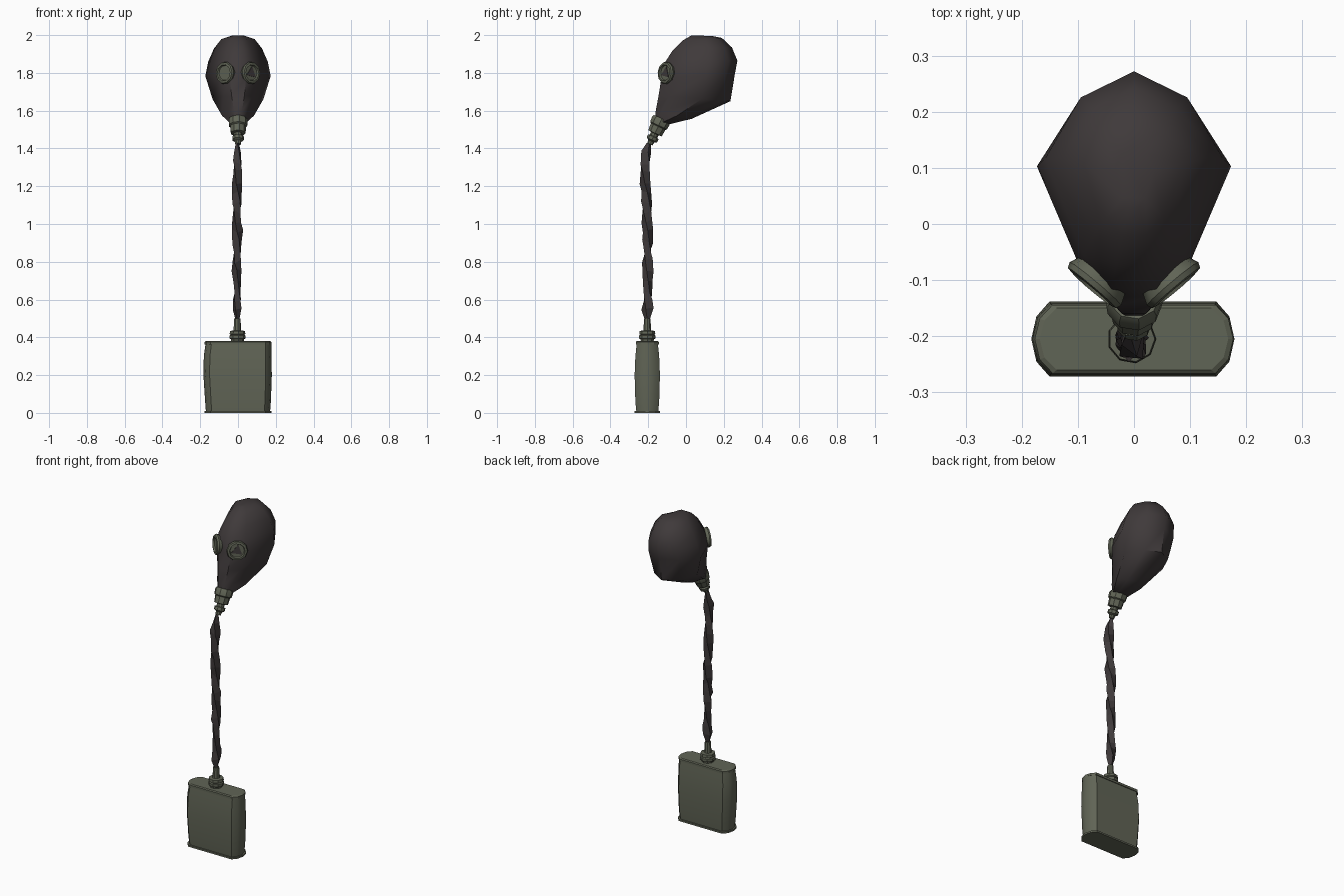
import bpy, math, random
from mathutils import Vector, Matrix

if "Cube" in bpy.data.objects:
    bpy.data.objects.remove(bpy.data.objects["Cube"])

random.seed(4)

def material(name, rgb):
    m = bpy.data.materials.new(name)
    m.diffuse_color = (*rgb, 1)
    m.use_nodes = True
    m.node_tree.nodes["Principled BSDF"].inputs["Base Color"].default_value = m.diffuse_color
    return m

RUBBER = material("dark_rubber", (0.050, 0.042, 0.043))
GREEN = material("olive_metal", (0.118, 0.128, 0.092))

def loft(name, rings, mat, angle=None):
    """Skin equal-length closed rings and cap both ends."""
    n = len(rings[0])
    verts = [Vector(p) for r in rings for p in r]
    faces = [[i * n + j, i * n + (j + 1) % n, (i + 1) * n + (j + 1) % n, (i + 1) * n + j]
             for i in range(len(rings) - 1) for j in range(n)]
    faces += [list(range(n))[::-1], [(len(rings) - 1) * n + j for j in range(n)]]
    me = bpy.data.meshes.new(name)
    me.from_pydata(verts, [], faces)
    me.materials.append(mat)
    ob = bpy.data.objects.new(name, me)
    bpy.context.collection.objects.link(ob)
    bpy.ops.object.select_all(action='DESELECT')
    ob.select_set(True)
    bpy.context.view_layer.objects.active = ob
    bpy.ops.object.mode_set(mode='EDIT')
    bpy.ops.mesh.select_all(action='SELECT')
    bpy.ops.mesh.normals_make_consistent(inside=False)
    bpy.ops.object.mode_set(mode='OBJECT')
    if angle:
        bpy.ops.object.shade_smooth_by_angle(angle=math.radians(angle))
    return ob

def lathe(name, origin, axis, profile, mat, n=10, angle=35):
    """Profile of (distance along axis, radius)."""
    q = Vector((0, 0, 1)).rotation_difference(Vector(axis).normalized())
    rings = [[Vector(origin) + q @ Vector((r * math.cos(2 * math.pi * k / n),
                                           r * math.sin(2 * math.pi * k / n), d))
              for k in range(n)] for d, r in profile]
    return loft(name, rings, mat, angle)

# Hood: egg-shaped tilted rings (front y,z, back y,z, half width)
levels = [(-0.165, 1.555, -0.10, 1.525, 0.045), (-0.16, 1.60, 0.03, 1.557, 0.085),
          (-0.145, 1.68, 0.235, 1.65, 0.135), (-0.13, 1.775, 0.258, 1.79, 0.173),
          (-0.115, 1.85, 0.272, 1.865, 0.158), (-0.07, 1.92, 0.243, 1.935, 0.127),
          (-0.02, 1.97, 0.19, 1.985, 0.088), (0.03, 1.999, 0.14, 1.995, 0.035)]
half = [(0, 0.25), (0.15, 0.57), (0.6, 1), (0.88, 0.6)]
plan = half + [(1, 0)] + [(t, -s) for t, s in reversed(half)]
hood_rings = [[(s * w, fy + t * (by - fy), fz + t * (bz - fz)) for t, s in plan]
              for fy, fz, by, bz, w in levels]
loft("hood", hood_rings, RUBBER, 50)

# Goggles: raised frame with recessed lens on each side
for side, label in ((-1, "left"), (1, "right")):
    axis = Vector((side * 0.64, -0.76, 0.06)).normalized()
    c = Vector((side * 0.070, -0.108, 1.80)) - axis * 0.002
    lathe(label + "_eyepiece", c, axis,
          [(-0.02, 0.052), (0.0, 0.060), (0.010, 0.056), (0.012, 0.044), (0.002, 0.040)],
          GREEN, 10)
    if side > 0:
        lathe("lens_inset", c, axis, [(0.002, 0.036), (0.005, 0.036)], RUBBER, 3)

# Snout fitting: collar, narrow neck and hose flange
lathe("snout_collar", (0, -0.128, 1.558), (0, -0.42, -0.9),
      [(0, 0.046), (0.012, 0.052), (0.040, 0.050), (0.046, 0.043), (0.085, 0.040),
       (0.088, 0.022), (0.103, 0.022), (0.106, 0.031), (0.124, 0.031), (0.132, 0.018),
       (0.150, 0.015)], GREEN, 9)

# Hose: crumpled, twisting four-sided tube following a gentle curve
path = [(1.43, -0.195), (1.38, -0.208), (1.30, -0.217), (1.15, -0.209), (1.0, -0.203), (0.45, -0.205)]

def hose_y(z):
    for (z0, y0), (z1, y1) in zip(path, path[1:]):
        if z >= z1:
            return y0 + (z0 - z) / (z0 - z1) * (y1 - y0)
    return -0.205

hose_rings = []
for i in range(19):
    z = 1.43 - 0.94 * i / 18
    r = 0.012 if i in (0, 18) else random.choice((0.029, 0.034, 0.033))
    ring = []
    for k in range(4):
        a = math.pi / 2 * k + i * 0.35
        rr = r * random.uniform(0.72, 1.05)
        ring.append((rr * 0.88 * math.cos(a) - 0.004, hose_y(z) + rr * math.sin(a),
                     z + random.uniform(-0.015, 0.015) * (0 < i < 18)))
    hose_rings.append(ring)
loft("hose", hose_rings, RUBBER)

# Filter canister: flattened eight-sided tin with slightly bulging sides
def tin_ring(z, w, d, x=0):
    pts = [(w, 0), (w * 0.95, d * 0.6), (w * 0.82, d), (-w * 0.82, d), (-w * 0.95, d * 0.6)]
    pts += [(-w, 0), (-w * 0.95, -d * 0.6), (-w * 0.82, -d), (w * 0.82, -d), (w * 0.95, -d * 0.6)]
    return [(px + x, py - 0.205, z) for px, py in pts]

loft("canister", [tin_ring(0.008, 0.170, 0.058), tin_ring(0.06, 0.174, 0.063),
                  tin_ring(0.2, 0.181, 0.067, -0.002), tin_ring(0.30, 0.179, 0.063, -0.002),
                  tin_ring(0.365, 0.174, 0.056, 0.002)], GREEN, 40)
loft("canister_base", [tin_ring(0, 0.178, 0.067), tin_ring(0.010, 0.178, 0.067)], GREEN)
loft("canister_lid", [tin_ring(0.363, 0.177, 0.061), tin_ring(0.376, 0.177, 0.061),
                      tin_ring(0.381, 0.168, 0.055)], GREEN)

# Canister outlet: threaded cap and spout
lathe("canister_outlet", (-0.004, -0.205, 0.378), (0, 0, 1),
      [(0, 0.034), (0.012, 0.036), (0.016, 0.044), (0.032, 0.044), (0.036, 0.037),
       (0.040, 0.043), (0.056, 0.041), (0.058, 0.021), (0.122, 0.017)], GREEN, 9)
